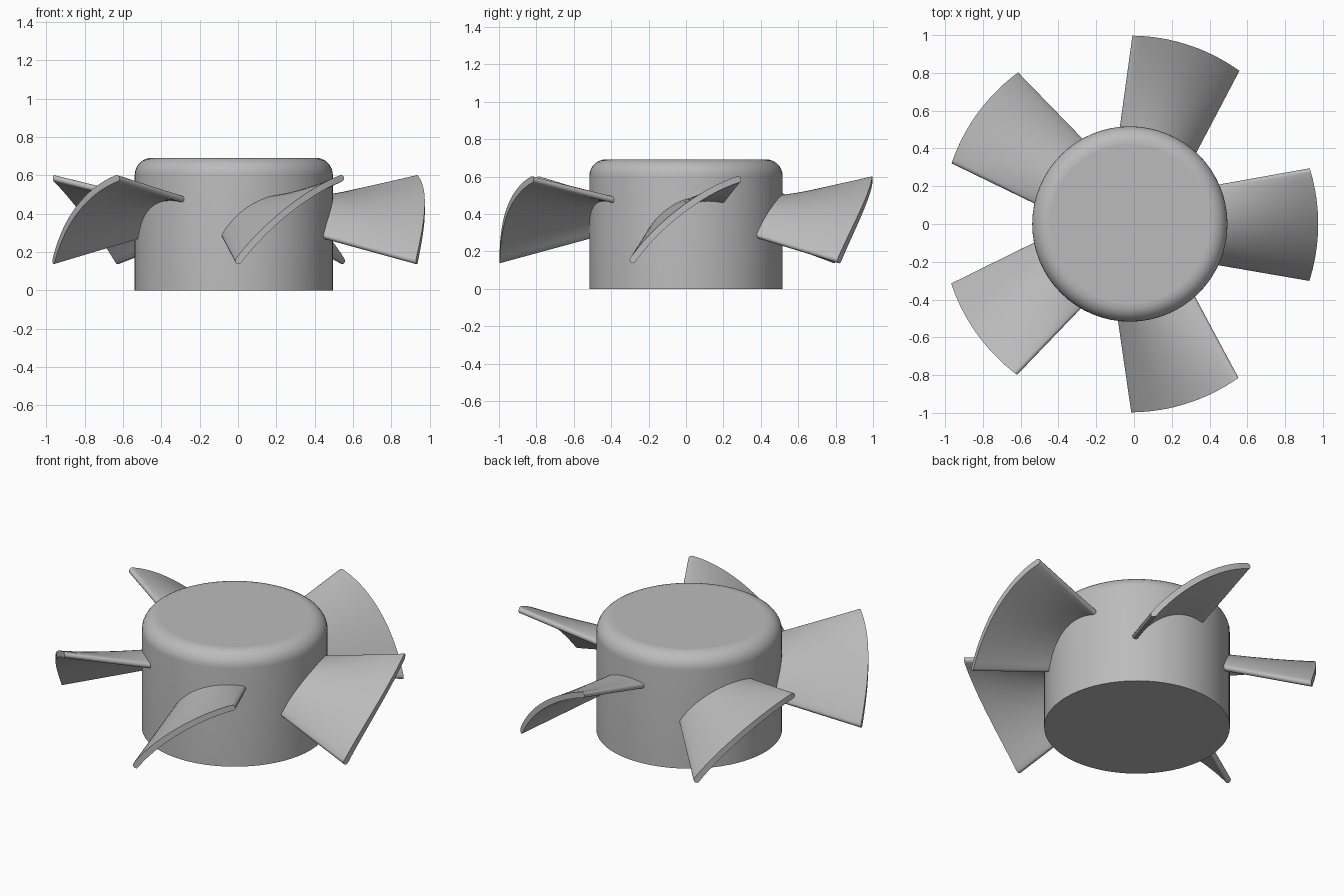
import bpy
import bmesh
import math

cube = bpy.data.objects.get("Cube")
if cube:
    bpy.data.objects.remove(cube, do_unlink=True)

CENTRE_X = -0.022
HUB_RADIUS, HUB_HEIGHT, HUB_FILLET = 0.517, 0.692, 0.09
TIP_RADIUS = 0.997
HALF_THICK = 0.017
BLADES = 5

grey = bpy.data.materials.new("plain_grey")
grey.use_nodes = True
colour = (0.5, 0.5, 0.5, 1)
grey.diffuse_color = colour
grey.node_tree.nodes["Principled BSDF"].inputs["Base Color"].default_value = colour


def finish(bm, name, flat_caps=False):
    """Turn a bmesh into a smooth-shaded object with sharp edges kept."""
    bmesh.ops.recalc_face_normals(bm, faces=bm.faces)
    mesh = bpy.data.meshes.new(name)
    bm.to_mesh(mesh)
    bm.free()
    mesh.materials.append(grey)
    obj = bpy.data.objects.new(name, mesh)
    bpy.context.collection.objects.link(obj)
    bpy.ops.object.select_all(action="DESELECT")
    obj.select_set(True)
    bpy.context.view_layer.objects.active = obj
    bpy.ops.object.shade_smooth_by_angle(angle=math.radians(35))
    if flat_caps:
        for face in mesh.polygons:
            face.use_smooth = abs(face.normal.z) < 0.999
    obj.location.x = CENTRE_X
    return obj


# Hub: solid cylinder with a rounded top rim
bm = bmesh.new()
bmesh.ops.create_cone(bm, cap_ends=True, segments=64, radius1=HUB_RADIUS,
                      radius2=HUB_RADIUS, depth=HUB_HEIGHT)
bmesh.ops.translate(bm, verts=bm.verts, vec=(0, 0, HUB_HEIGHT / 2))
rim = [e for e in bm.edges if all(v.co.z > HUB_HEIGHT - 0.01 for v in e.verts)]
bmesh.ops.bevel(bm, geom=rim, offset=HUB_FILLET, segments=8, profile=0.5,
                affect="EDGES")
finish(bm, "hub", flat_caps=True)


def mix(a, b, t):
    return a + (b - a) * t


def section_point(u, s, side):
    """Point on the cambered, twisted blade section at span u, chord s."""
    t = (u - 0.477) / 0.475
    half_y, half_z = mix(0.21, 0.295, t), mix(0.102, 0.225, t)
    mid_z, camber = mix(0.372, 0.365, t), mix(0.085, 0.06, t)
    length = math.hypot(half_y, half_z)
    ny, nz = -half_z / length, half_y / length
    # Camber line, then thickness along its local normal
    rise = camber * (1 - s * s)
    ty, tz = half_y - 2 * s * camber * ny, half_z - 2 * s * camber * nz
    tl = math.hypot(ty, tz)
    end = max(0, (abs(s) - 0.95) / 0.05)
    off = side * HALF_THICK * math.sqrt(max(0, 1 - end * end))
    return (half_y * s + rise * ny - off * tz / tl,
            mid_z + half_z * s + rise * nz + off * ty / tl)


def tip_span(s, side):
    """Span at which the blade meets the tip cylinder."""
    u = TIP_RADIUS
    for _ in range(6):
        y, z = section_point(u, s, side)
        u = math.sqrt(TIP_RADIUS ** 2 - y * y)
    return u


def build_blade(name):
    inner = [-0.95 + 1.9 * i / 20 for i in range(21)]
    nose = [-1, -0.993, -0.975]
    chord = nose + inner + [-s for s in reversed(nose)]
    # Closed outline: upper side forward, lower side back
    outline = [(s, 1) for s in chord] + [(s, -1) for s in chord[-2:0:-1]]
    count, spans = len(outline), 8
    bm = bmesh.new()
    rings = []
    for k in range(spans + 1):
        ring = []
        for s, side in outline:
            u = mix(0.44, tip_span(s, side), k / spans)
            ring.append(bm.verts.new((u, *section_point(u, s, side))))
        rings.append(ring)
    for a, b in zip(rings, rings[1:]):
        for i in range(count):
            j = (i + 1) % count
            bm.faces.new((a[i], a[j], b[j], b[i]))
    # Strips of faces close the root and the tip
    for ring in (rings[0], rings[-1]):
        for i in range(len(chord) - 1):
            quad = (ring[i], ring[i + 1], ring[-i - 1], ring[-i % count])
            bm.faces.new(list(dict.fromkeys(quad)))
    return finish(bm, name)


# Blades: one built, the rest share its mesh around the hub
first = build_blade("blade_1")
for n in range(1, BLADES):
    blade = first.copy()
    blade.name = "blade_%d" % (n + 1)
    blade.rotation_euler.z = n * math.tau / BLADES
    bpy.context.collection.objects.link(blade)
